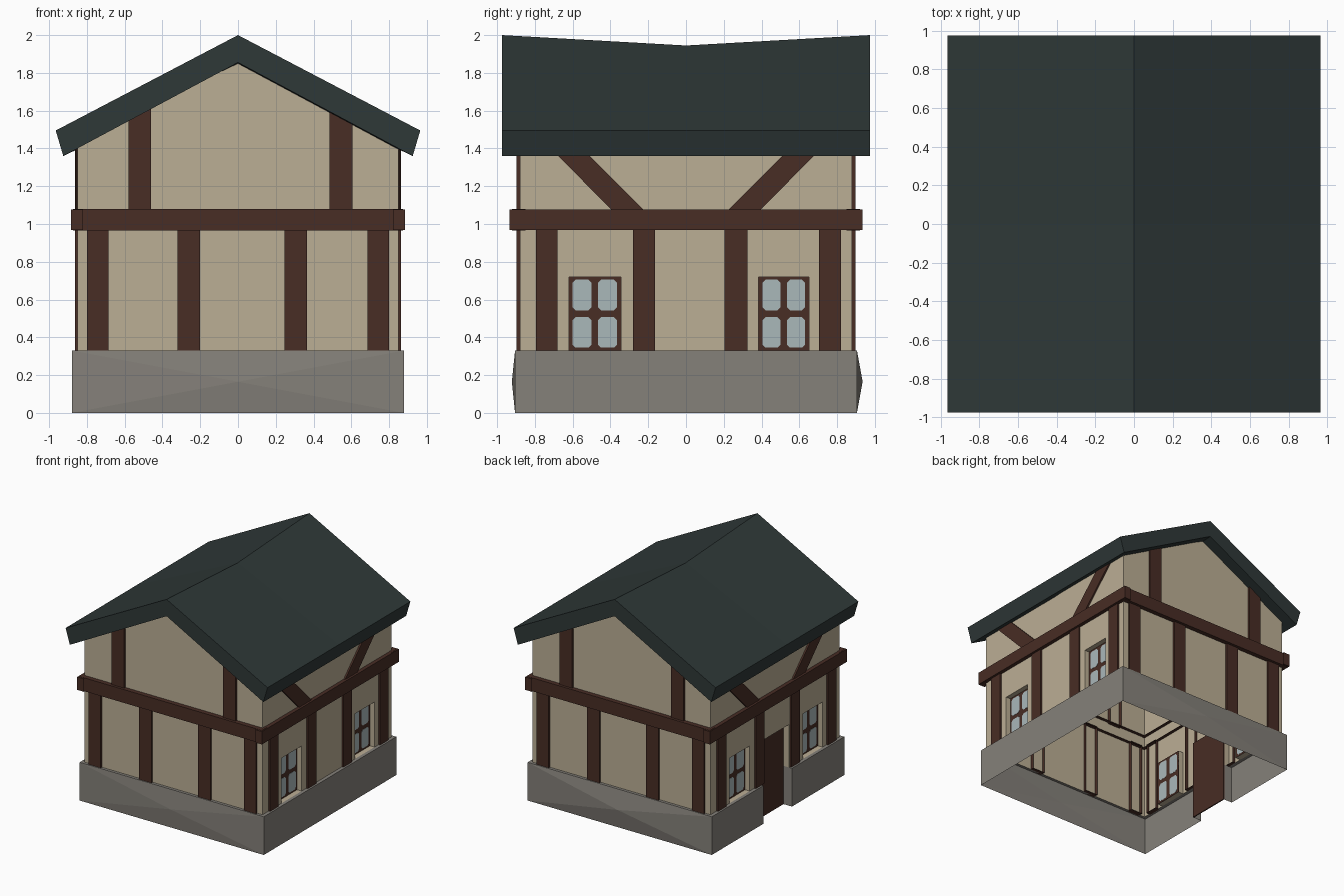
import bpy, bmesh
from mathutils import Vector

if "Cube" in bpy.data.objects:
    bpy.data.objects.remove(bpy.data.objects["Cube"])


def material(name, rgb):
    m = bpy.data.materials.new(name)
    m.diffuse_color = (*rgb, 1)
    m.use_nodes = True
    m.node_tree.nodes["Principled BSDF"].inputs["Base Color"].default_value = m.diffuse_color
    return m


PLASTER = material("plaster", (0.50, 0.425, 0.30))
TIMBER = material("dark timber", (0.065, 0.026, 0.018))
STONE = material("grey stone", (0.235, 0.22, 0.195))
SLATE = material("dark slate", (0.028, 0.040, 0.039))
GLASS = material("pale glass", (0.40, 0.48, 0.49))


def finish(bm, name, mat):
    bmesh.ops.remove_doubles(bm, verts=bm.verts, dist=0.0001)
    me = bpy.data.meshes.new(name)
    bm.to_mesh(me)
    bm.free()
    me.materials.append(mat)
    ob = bpy.data.objects.new(name, me)
    bpy.context.collection.objects.link(ob)
    return ob


def face(bm, pts, outward):
    f = bm.faces.new([bm.verts.new(p) for p in pts])
    f.normal_update()
    if f.normal.dot(Vector(outward)) < 0:
        f.normal_flip()


# Mapping of (across, height, out) to space; s = -1 turns the part half round
def front(s):
    return lambda u, z, d: (s * u, -s * d, z)


def side(s):
    return lambda u, z, d: (s * d, s * u, z)


def prism(bm, at, pts, d0, d1, back=False):
    """Outline pushed out from d0 to d1, open at the back unless asked."""
    out = Vector(at(0, 0, 1))
    face(bm, [at(u, z, d1) for u, z in pts], out)
    if back:
        face(bm, [at(u, z, d0) for u, z in pts], -out)
    mid = sum((Vector(at(u, z, 0)) for u, z in pts), Vector()) / len(pts)
    for (u, z), (v, w) in zip(pts, pts[1:] + pts[:1]):
        centre = Vector(at((u + v) / 2, (z + w) / 2, 0))
        face(bm, [at(u, z, d0), at(v, w, d0), at(v, w, d1), at(u, z, d1)], centre - mid)


def rect(u0, u1, z0, z1):
    return [(u0, z0), (u1, z0), (u1, z1), (u0, z1)]


def under(x):
    return 1.855 - 0.535 * abs(x)


WX, WY, IN = 0.85, 0.88, 0.80      # wall half sizes, recess plane
BX, BY, BZ = 0.88, 0.905, 0.33     # stone base
WINDOWS = [(-0.62, -0.345, 0.33, 0.72), (0.385, 0.65, 0.33, 0.72)]
DOOR = (-0.20, 0.19, 0.33, 0.70)

for s, fname, sname in ((1, "front", "right"), (-1, "back", "left")):
    F, S = front(s), side(s)
    holes = WINDOWS + ([DOOR] if s < 0 else [])

    # Gable wall
    bm = bmesh.new()
    face(bm, [F(x, z, WY) for x, z in [(-WX, BZ), (WX, BZ), (WX, under(WX) + .01),
              (0, under(0) + .01), (-WX, under(WX) + .01)]], F(0, 0, 1))
    finish(bm, fname + "_gable_wall", PLASTER)

    # Side wall with recessed openings
    bm = bmesh.new()
    us = sorted({-WY, WY, *[v for h in holes for v in h[:2]]})
    zs = sorted({BZ, under(WX) + .01, *[v for h in holes for v in h[2:]]})
    for u0, u1 in zip(us, us[1:]):
        for z0, z1 in zip(zs, zs[1:]):
            u, z = (u0 + u1) / 2, (z0 + z1) / 2
            if not any(h[0] < u < h[1] and h[2] < z < h[3] for h in holes):
                face(bm, [S(a, b, WX) for a, b in rect(u0, u1, z0, z1)], S(0, 0, 1))
    for h in holes:
        loop = rect(*h)
        mid = Vector(S((h[0] + h[1]) / 2, (h[2] + h[3]) / 2, 0))
        for i in range(4):
            if h is DOOR and i == 0:
                continue
            (a, b), (c, d) = loop[i], loop[(i + 1) % 4]
            face(bm, [S(a, b, IN), S(c, d, IN), S(c, d, WX), S(a, b, WX)],
                 mid - Vector(S((a + c) / 2, (b + d) / 2, 0)))
    finish(bm, sname + "_side_wall", PLASTER)

    # Window frames and clipped-corner panes
    for n, (u0, u1, z0, z1) in enumerate(WINDOWS, 1):
        bm = bmesh.new()
        prism(bm, S, rect(u0, u1, z0, z1), IN, IN + 0.006, True)
        finish(bm, f"{sname}_window_frame_{n}", TIMBER)
        bm = bmesh.new()
        w, h, c = (u1 - u0 - 0.075) / 2, 0.162, 0.016
        for pu in (u0 + 0.02, u1 - 0.02 - w):
            for pz in (z0 + 0.015, z1 - 0.015 - h):
                a, b, e, f = pu, pu + w, pz, pz + h
                prism(bm, S, [(a + c, e), (b - c, e), (b, e + c), (b, f - c),
                              (b - c, f), (a + c, f), (a, f - c), (a, e + c)],
                      IN - 0.001, IN + 0.008, True)
        finish(bm, f"{sname}_window_panes_{n}", GLASS)

    # Gable posts, lower and upper
    bm = bmesh.new()
    for a, b in ((-.80, -.685), (-.32, -.20), (.245, .365), (.685, .80)):
        prism(bm, F, rect(a, b, BZ, 0.975), WY - .03, WY + .017)
    for a, b in ((-.58, -.46), (.485, .605)):
        prism(bm, F, [(a, 1.07), (b, 1.07), (b, under(b) + .015), (a, under(a) + .015)],
              WY - .03, WY + .017)
    finish(bm, fname + "_posts", TIMBER)

    # Side posts and slanted braces
    bm = bmesh.new()
    for a, b in ((-.795, -.68), (-.28, -.165), (.205, .325), (.705, .82)):
        prism(bm, S, rect(a, b, BZ, 0.975), WX - .03, WX + .014)
    for k in (-1, 1):
        prism(bm, S, [(k * .225, 1.075), (k * .395, 1.075), (k * .715, 1.40), (k * .55, 1.40)],
              WX - .03, WX + .014)
    finish(bm, sname + "_posts_and_braces", TIMBER)

    # Middle beams
    bm = bmesh.new()
    prism(bm, F, rect(-.873, .873, .965, 1.08), WY - .03, WY + .04)
    finish(bm, fname + "_beam", TIMBER)
    bm = bmesh.new()
    prism(bm, S, rect(-.935, .935, .967, 1.078), WX - .03, WX + .033)
    finish(bm, sname + "_beam", TIMBER)

    # Stone base: slightly bulging ends, straight sides, narrow ledge
    bm = bmesh.new()
    loop = rect(-BX, BX, 0, BZ)
    for i in range(4):
        (a, b), (c, d) = loop[i], loop[(i + 1) % 4]
        face(bm, [F(a, b, BY), F(c, d, BY), F(0, BZ / 2, 0.922 if s > 0 else 0.935)], F(0, 0, 1))
    face(bm, [F(-BX, BZ, BY), F(BX, BZ, BY), F(WX, BZ, WY), F(-WX, BZ, WY)], (0, 0, 1))
    spans = [(-BY, BY)] if s > 0 else [(-BY, DOOR[0]), (DOOR[1], BY)]
    for a, b in spans:
        face(bm, [S(u, z, BX) for u, z in rect(a, b, 0, BZ)], S(0, 0, 1))
        ia, ib = max(a, -WY), min(b, WY)
        face(bm, [S(a, BZ, BX), S(b, BZ, BX), S(ib, BZ, WX), S(ia, BZ, WX)], (0, 0, 1))
    if s < 0:
        for u in DOOR[:2]:
            face(bm, [S(u, 0, IN), S(u, 0, BX), S(u, BZ, BX), S(u, BZ, IN)], S(-u, 0, 0))
    finish(bm, fname + "_stone_base", STONE)

# Door in the left side
bm = bmesh.new()
prism(bm, side(-1), rect(DOOR[0], DOOR[1], 0, DOOR[3]), IN - 0.01, IN, True)
finish(bm, "door", TIMBER)

# Roof slab with a sagging ridge
bm = bmesh.new()
rings = []
for y, sag in ((-0.975, 0), (0, 0.055), (0.975, 0)):
    profile = [(0, 2.0 - sag), (.965, 1.495), (.925, 1.36), (0, 1.855 - sag),
               (-.925, 1.36), (-.965, 1.495)]
    rings.append([bm.verts.new((x, y, z)) for x, z in profile])
for r, q in zip(rings, rings[1:]):
    for i in range(6):
        j = (i + 1) % 6
        bm.faces.new((r[i], r[j], q[j], q[i]))
for r in (rings[0], rings[-1]):
    bm.faces.new(r[:4])
    bm.faces.new((r[0], r[3], r[4], r[5]))
bmesh.ops.recalc_face_normals(bm, faces=bm.faces)
finish(bm, "roof", SLATE)
